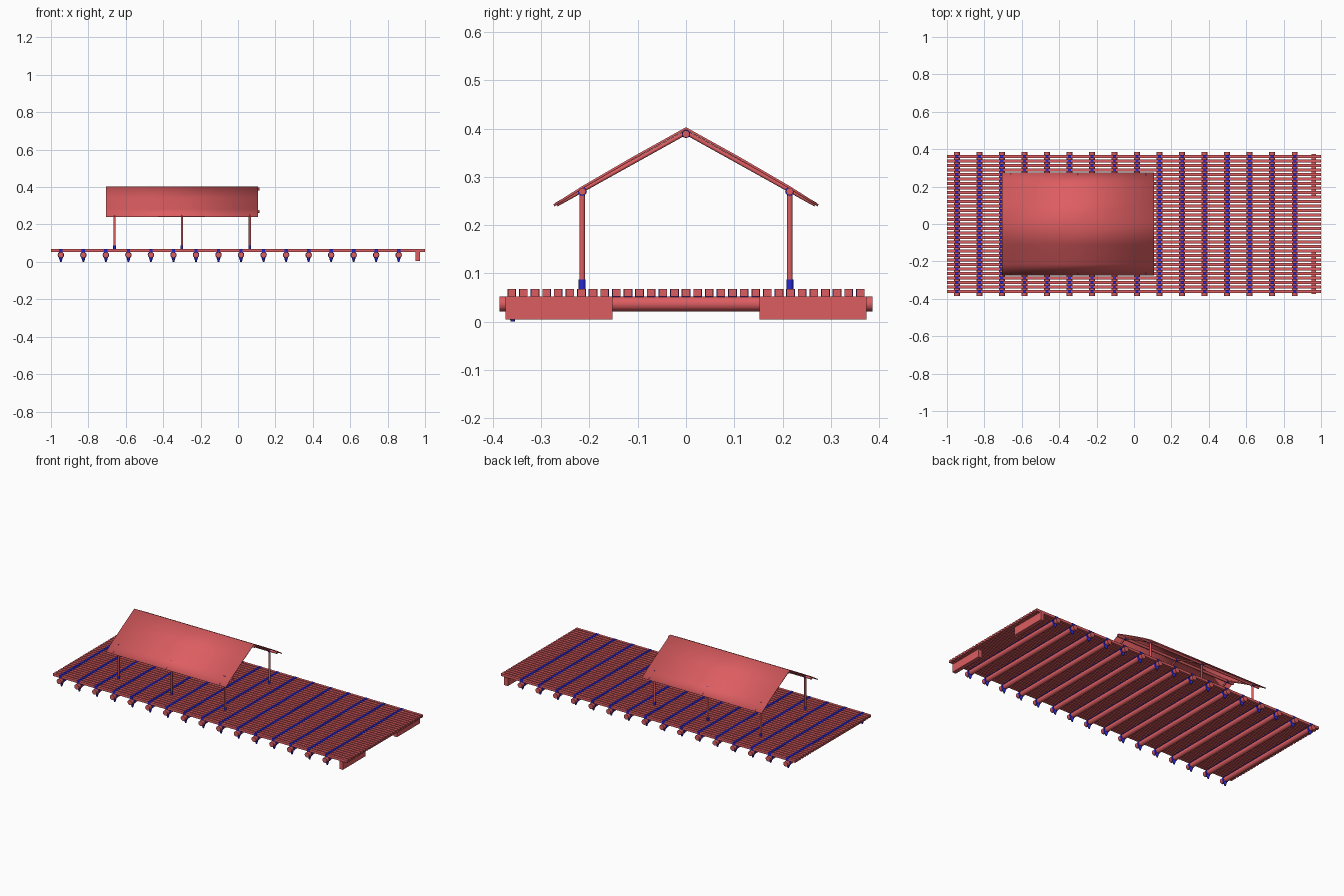
import bpy, bmesh, math
from mathutils import Matrix, Vector

if "Cube" in bpy.data.objects:
    bpy.data.objects.remove(bpy.data.objects["Cube"], do_unlink=True)


def make_material(name, rgb):
    mat = bpy.data.materials.new(name)
    mat.use_nodes = True
    mat.diffuse_color = (*rgb, 1)
    mat.node_tree.nodes["Principled BSDF"].inputs["Base Color"].default_value = (*rgb, 1)
    return mat


RED = make_material("red wood", (0.72, 0.11, 0.12))
BLUE = make_material("blue rope", (0.02, 0.02, 0.65))


def finish(name, bm, mat, smooth=False):
    bmesh.ops.recalc_face_normals(bm, faces=bm.faces)
    mesh = bpy.data.meshes.new(name)
    bm.to_mesh(mesh)
    bm.free()
    mesh.materials.append(mat)
    obj = bpy.data.objects.new(name, mesh)
    bpy.context.collection.objects.link(obj)
    if smooth:
        bpy.ops.object.select_all(action="DESELECT")
        obj.select_set(True)
        bpy.context.view_layer.objects.active = obj
        bpy.ops.object.shade_smooth_by_angle(angle=math.radians(65))
    return obj


def box(bm, centre, size):
    bmesh.ops.create_cube(bm, size=1, matrix=Matrix.Translation(centre) @ Matrix.Diagonal((*size, 1)))


def rod(bm, start, end, r1, r2=None, sides=12):
    a, b = Vector(start), Vector(end)
    turn = (b - a).to_track_quat("Z", "Y").to_matrix().to_4x4()
    bmesh.ops.create_cone(bm, cap_ends=True, segments=sides, radius1=r1,
                          radius2=r1 if r2 is None else r2, depth=(b - a).length,
                          matrix=Matrix.Translation((a + b) / 2) @ turn)


LOG_X = [-0.947 + 0.1204 * i for i in range(16)]
SLAT_Y = [-0.361 + 0.02407 * i for i in range(31)]
POST_X = (-0.66, -0.30, 0.063)
SIDES = (-1, 1)

# Deck slats running lengthwise
bm = bmesh.new()
for y in SLAT_Y:
    box(bm, (0, y, 0.06), (2, 0.0165, 0.015))
finish("deck_slats", bm, RED)

# Rope bands tying each slat to each log
bm = bmesh.new()
for x in LOG_X:
    for y in SLAT_Y:
        box(bm, (x, y, 0.06), (0.018, 0.018, 0.0166))
finish("slat_lashings", bm, BLUE)

# Round cross logs under the deck
bm = bmesh.new()
for x in LOG_X:
    rod(bm, (x, -0.386, 0.037), (x, 0.386, 0.037), 0.0155)
finish("cross_logs", bm, RED, True)

# Rope loops and hanging knots near the log ends
bm = bmesh.new()
for x in LOG_X:
    for s in SIDES:
        y = s * 0.359
        rod(bm, (x, y - 0.006, 0.037), (x, y + 0.006, 0.037), 0.0175)
        rod(bm, (x, y, 0.024), (x, y, 0 if s < 0 else 0.005), 0.011, 0.004, 8)
finish("log_lashings", bm, BLUE, True)

# Two end beams
bm = bmesh.new()
for s in SIDES:
    box(bm, (0.962, s * 0.263, 0.0285), (0.024, 0.221, 0.048))
finish("end_beams", bm, RED)

# Shelter posts
bm = bmesh.new()
for x in POST_X:
    for s in SIDES:
        rod(bm, (x, s * 0.215, 0.06), (x, s * 0.215, 0.272), 0.006)
finish("shelter_posts", bm, RED, True)

# Rope at post feet, post heads and ridge
bm = bmesh.new()
for x in POST_X:
    for s in SIDES:
        y = s * 0.215
        rod(bm, (x, y, 0.066), (x, y, 0.087), 0.0072)
        rod(bm, (x - 0.007, y, 0.27), (x + 0.007, y, 0.27), 0.0095)
    rod(bm, (x - 0.007, 0, 0.389), (x + 0.007, 0, 0.389), 0.0085)
finish("shelter_lashings", bm, BLUE, True)

# Ridge pole and side purlins
bm = bmesh.new()
for y, z in ((-0.215, 0.27), (0, 0.389), (0.215, 0.27)):
    rod(bm, (-0.703, y, z), (0.116, y, z), 0.0075)
finish("roof_poles", bm, RED, True)

# Sloping rafters
bm = bmesh.new()
for x in POST_X:
    for s in SIDES:
        rod(bm, (x, 0, 0.392), (x, s * 0.268, 0.243), 0.0045, sides=8)
finish("rafters", bm, RED, True)

# Gabled roof sheet, softly shaded over the ridge
bm = bmesh.new()
profile = [(-0.275, 0.243), (-0.215, 0.281), (-0.11, 0.342), (0, 0.403),
           (0.11, 0.342), (0.215, 0.281), (0.275, 0.243)]
rings = []
for x in (-0.705, 0.108):
    rings.append([bm.verts.new((x, y, z)) for y, z in profile])
for i in range(len(profile) - 1):
    bm.faces.new((rings[0][i], rings[1][i], rings[1][i + 1], rings[0][i + 1]))
roof = finish("roof", bm, RED)
if roof.data.polygons[0].normal.z < 0:
    roof.data.flip_normals()
sheet = roof.modifiers.new("thickness", "SOLIDIFY")
sheet.thickness = 0.005
sheet.offset = -1
for poly in roof.data.polygons:
    poly.use_smooth = True
for edge in roof.data.edges:
    edge.use_edge_sharp = edge.is_loose
sheet.use_rim = True
